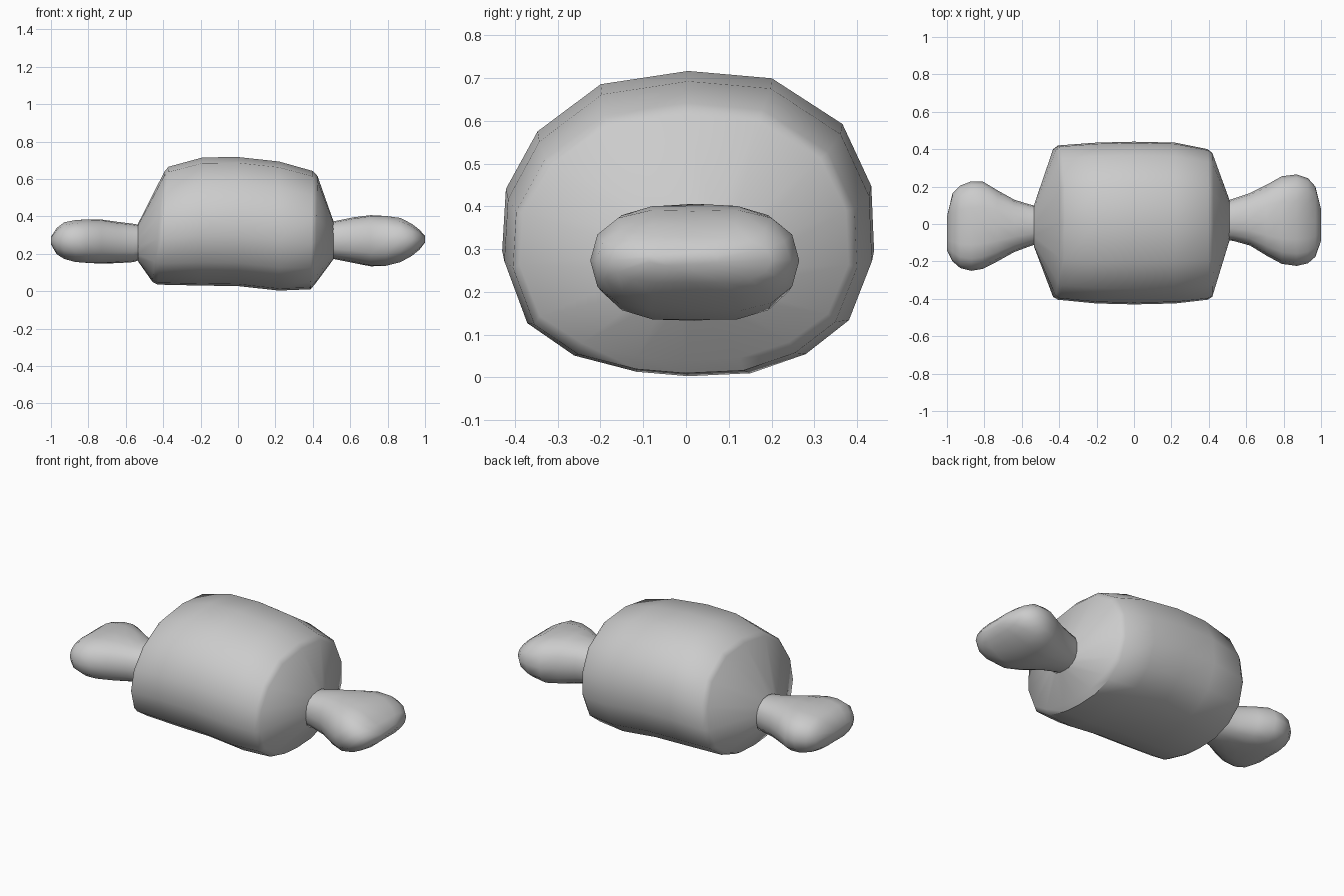
import bpy, bmesh, math

# Body cross-section: y in -1..1, z in 0..1, wider towards the bottom
MEAT = [(0, 1), (.45, .975), (.83, .82), (.985, .61), (1, .39), (.875, .19),
        (.64, .075), (.34, .01), (0, 0), (-.28, .015), (-.62, .07),
        (-.875, .18), (-1, .39), (-.98, .6), (-.81, .795), (-.47, .955)]


def bone_section(dip):
    # Rounded section, pinched in the middle by dip to suggest two knuckles
    pts = []
    for i in range(16):
        a = math.pi / 2 - i * math.tau / 16
        c, s = math.cos(a), math.sin(a)
        y = math.copysign(abs(c) ** .9, c)
        z = math.copysign(abs(s) ** .8, s) * (1 - dip * max(0, 1 - abs(c) * 1.6))
        pts.append((y, .5 + .5 * z))
    return pts


def loft(name, rings, cap_end, angle):
    # ring = (section, x, tilt, y_min, y_max, z_min, z_max)
    bm = bmesh.new()
    loops = []
    for sec, x, tilt, y0, y1, z0, z1 in rings:
        loop = []
        for u, v in sec:
            z = z0 + v * (z1 - z0)
            y = (y0 + y1) / 2 + u * (y1 - y0) / 2
            loop.append(bm.verts.new((x + tilt * (z - .35), y, z)))
        loops.append(loop)
    for a, b in zip(loops, loops[1:]):
        for i in range(len(a)):
            j = (i + 1) % len(a)
            bm.faces.new((a[i], a[j], b[j], b[i]))
    if cap_end:
        bm.faces.new(loops[-1])
    bmesh.ops.recalc_face_normals(bm, faces=bm.faces)
    mesh = bpy.data.meshes.new(name)
    bm.to_mesh(mesh)
    bm.free()
    ob = bpy.data.objects.new(name, mesh)
    bpy.context.collection.objects.link(ob)
    bpy.ops.object.select_all(action='DESELECT')
    ob.select_set(True)
    bpy.context.view_layer.objects.active = ob
    bpy.ops.object.shade_smooth_by_angle(angle=math.radians(angle))
    return ob


# Meat: barrel with tilted left rim and conical ends
meat = [(-.535, 0, -.12, .10, .16, .36),
        (-.425, .11, -.39, .40, .05, .64),
        (-.40, .09, -.405, .42, .035, .665),
        (-.20, .03, -.425, .435, .03, .715),
        (0, 0, -.43, .44, .027, .717),
        (.22, 0, -.425, .435, .003, .693),
        (.395, .02, -.405, .40, .01, .642),
        (.42, .02, -.39, .38, .04, .615),
        (.51, 0, -.09, .13, .17, .375)]
loft("meat", [(MEAT, *r) for r in meat], False, 45)

# Bones: (dip, x, y_min, y_max, z_min, z_max)
right = [(0, .47, -.085, .115, .18, .365), (0, .53, -.09, .135, .168, .377),
         (0, .62, -.115, .165, .15, .395), (.04, .71, -.17, .21, .127, .412),
         (.09, .79, -.213, .255, .122, .415), (.12, .87, -.224, .265, .142, .405),
         (.14, .93, -.21, .245, .178, .37), (.12, .97, -.175, .2, .215, .335),
         (0, 1.0, -.09, .08, .26, .295)]
left = [(0, -.50, -.10, .09, .175, .35), (0, -.56, -.12, .105, .155, .36),
        (0, -.64, -.15, .13, .15, .37), (.04, -.73, -.2, .18, .142, .388),
        (.09, -.81, -.24, .228, .14, .395), (.12, -.87, -.25, .228, .143, .393),
        (.14, -.93, -.235, .205, .16, .38), (.12, -.97, -.2, .165, .19, .345),
        (0, -1.0, -.14, .04, .25, .29)]
for name, rows in (("right_bone", right), ("left_bone", left)):
    loft(name, [(bone_section(d), x, 0, *r) for d, x, *r in rows], True, 80)
